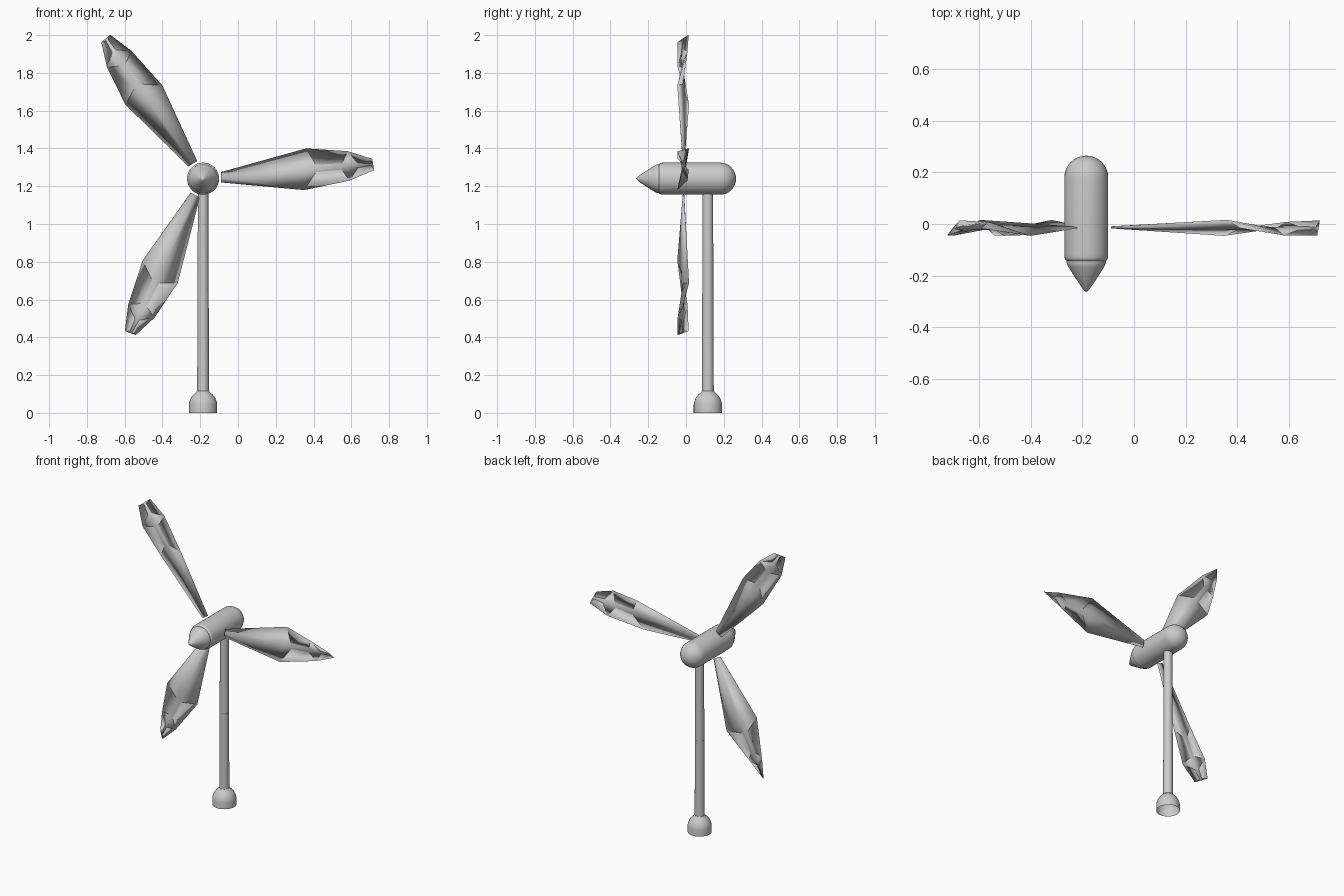
import bpy, bmesh
from math import sin, cos, pi, radians
from mathutils import Matrix

if "Cube" in bpy.data.objects:
    bpy.data.objects.remove(bpy.data.objects["Cube"])

HUB_X, HUB_Z, TOWER_Y = -0.185, 1.24, 0.116


def finish(name, bm, angle=35):
    bmesh.ops.recalc_face_normals(bm, faces=bm.faces)
    mesh = bpy.data.meshes.new(name)
    bm.to_mesh(mesh)
    bm.free()
    ob = bpy.data.objects.new(name, mesh)
    bpy.context.collection.objects.link(ob)
    bpy.ops.object.select_all(action='DESELECT')
    ob.select_set(True)
    bpy.context.view_layer.objects.active = ob
    bpy.ops.object.shade_smooth_by_angle(angle=radians(angle))
    return ob


def lathe(name, profile, matrix, segments=32):
    """Spin (radius, height) points round local z."""
    bm = bmesh.new()
    verts = [bm.verts.new((r, 0, h)) for r, h in profile]
    edges = [bm.edges.new(p) for p in zip(verts, verts[1:])]
    bmesh.ops.spin(bm, geom=verts + edges, cent=(0, 0, 0), axis=(0, 0, 1),
                   angle=2 * pi, steps=segments, use_merge=True)
    bmesh.ops.remove_doubles(bm, verts=bm.verts, dist=1e-4)
    bm.transform(matrix)
    return finish(name, bm)


# tower: open domed foot, two tube sections with a fine joint
tower = Matrix.Translation((HUB_X, TOWER_Y, 0))
lathe("tower_foot", [(0.075, 0), (0.075, 0.045), (0.072, 0.06), (0.064, 0.08),
                     (0.051, 0.097), (0.035, 0.11), (0.03, 0.118)], tower)
lathe("lower_tower", [(0.031, 0.10), (0.030, 0.633), (0.0275, 0.633)], tower)
lathe("upper_tower", [(0.029, 0.633), (0.0275, 1.17)], tower)

# nacelle: local z runs along +y, round at the back
along_y = Matrix.Translation((HUB_X, 0, HUB_Z)) @ Matrix.Rotation(-pi / 2, 4, 'X')
R = 0.085
dome = [(R * cos(i * pi / 16), 0.18 + R * sin(i * pi / 16)) for i in range(9)]
lathe("nacelle", [(0, -0.143), (0.076, -0.143), (0.081, -0.139),
                  (0.084, -0.131), (R, -0.12)] + dome, along_y)

# pointed nose cone
lathe("nose_cone", [(0, -0.264), (0.012, -0.254), (0.045, -0.205),
                    (0.068, -0.168), (0.077, -0.150), (0.076, -0.143)], along_y)

# blades: (distance, width, depth) of the leading and trailing edge per station
STATIONS = [((0.098, 0.027, -0.010), (0.094, -0.028, -0.016), 0.004),
            ((0.557, 0.114, 0.016), (0.528, -0.105, -0.046), 0.008),
            ((0.775, 0.081, -0.044), (0.771, -0.075, 0.008), 0.006),
            ((0.901, 0.030, -0.044), (0.906, -0.031, 0.014), 0.002)]


def blade(name, angle):
    bm = bmesh.new()
    rings = []
    for a, b, t in STATIONS:
        u, v, d = [(p + q) / 2 for p, q in zip(a, b)]
        points = [a, (u, v, d - t), b, (u, v, d + t)]
        rings.append([bm.verts.new((p[0], p[2], p[1])) for p in points])
    for r, s in zip(rings, rings[1:]):
        for i in range(4):
            j = (i + 1) % 4
            bm.faces.new((r[i], r[j], s[j], s[i]))
    bm.faces.new(rings[0])
    bm.faces.new(rings[-1])
    bm.transform(Matrix.Translation((HUB_X, 0, HUB_Z)) @
                 Matrix.Rotation(-radians(angle), 4, 'Y'))
    return finish(name, bm, 180)


for n in range(3):
    blade(f"blade_{n + 1}", 4.8 + 120 * n)
